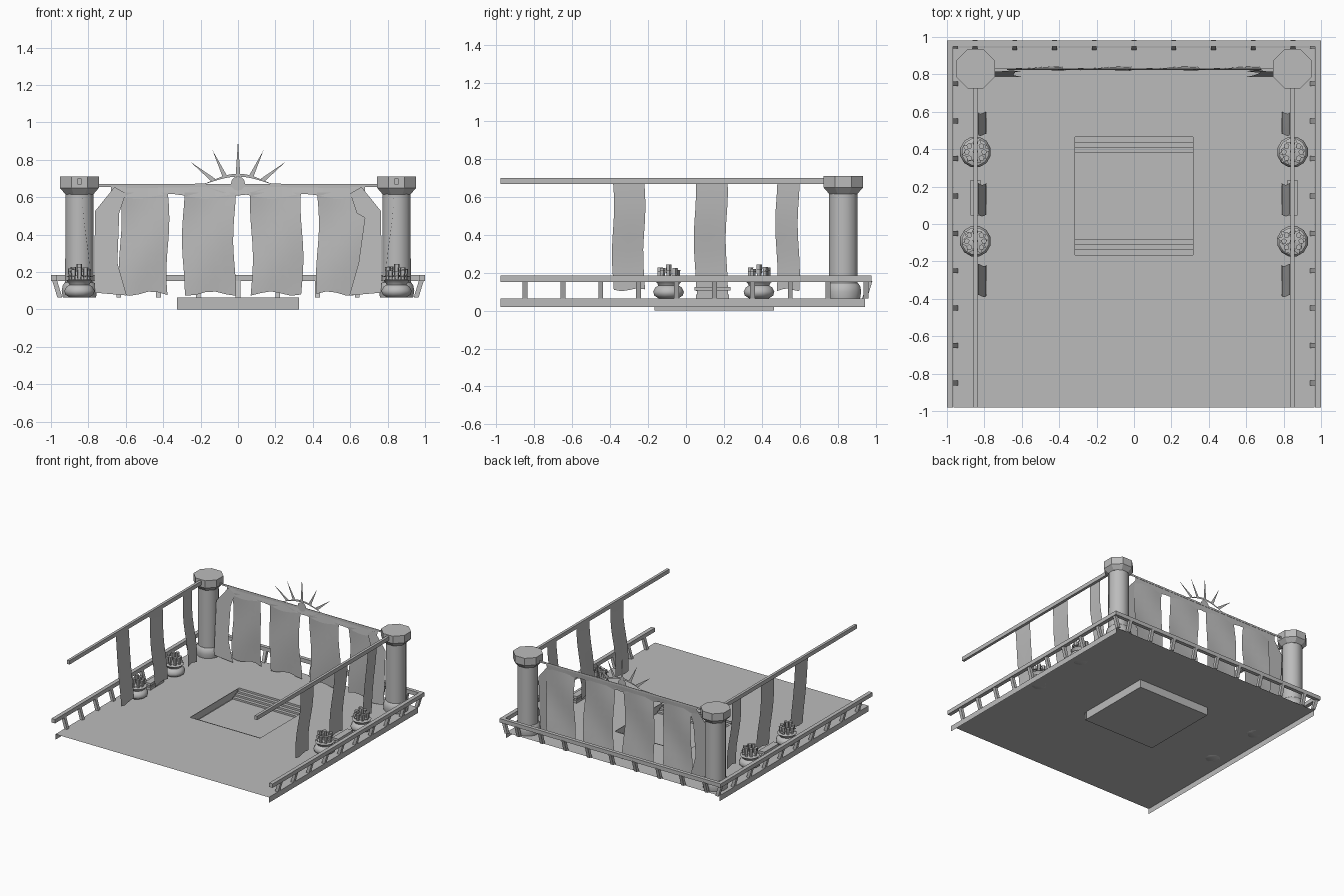
import bpy, bmesh, math, random
from mathutils import Vector, Matrix

random.seed(4)
if "Cube" in bpy.data.objects:
    bpy.data.objects.remove(bpy.data.objects["Cube"], do_unlink=True)

stone = bpy.data.materials.new("pale_stone_grey")
stone.use_nodes = True
GREY = (0.5, 0.5, 0.5, 1)
stone.diffuse_color = GREY
stone.node_tree.nodes["Principled BSDF"].inputs["Base Color"].default_value = GREY

FLOOR = 0.065
EDGE = 0.965
POST_X, POST_Y = 0.848, 0.83


def finish(name, bm, smooth=None):
    me = bpy.data.meshes.new(name)
    bm.to_mesh(me)
    bm.free()
    me.materials.append(stone)
    ob = bpy.data.objects.new(name, me)
    bpy.context.collection.objects.link(ob)
    if smooth:
        bpy.ops.object.select_all(action='DESELECT')
        ob.select_set(True)
        bpy.context.view_layer.objects.active = ob
        bpy.ops.object.shade_smooth_by_angle(angle=math.radians(smooth))
    return ob


def add_box(bm, lo, hi):
    lo, hi = Vector(lo), Vector(hi)
    m = Matrix.Translation((lo + hi) / 2) @ Matrix.Diagonal((*(hi - lo), 1))
    return bmesh.ops.create_cube(bm, size=1, matrix=m)["verts"]


def box(name, lo, hi):
    bm = bmesh.new()
    add_box(bm, lo, hi)
    return finish(name, bm)


def polygon(bm, pts):
    return bm.faces.new([bm.verts.new(p) for p in pts])


def lathe(name, profile, cx, cy, sides, smooth=50):
    """Revolve (radius, height) points with flat sides facing the axes."""
    bm = bmesh.new()
    rings = []
    for r, z in profile:
        angles = [(i + 0.5) * math.tau / sides for i in range(sides)]
        rings.append([bm.verts.new((cx + r * math.cos(a), cy + r * math.sin(a), z)) for a in angles])
    for a, b in zip(rings, rings[1:]):
        for i in range(sides):
            j = (i + 1) % sides
            bm.faces.new((a[i], a[j], b[j], b[i]))
    bm.faces.new(rings[-1])
    bm.faces.new(rings[0][::-1])
    return finish(name, bm, smooth)


def sheet(name, point, nu, nv):
    """Thin cloth or plate; point(u, v) gives the surface."""
    bm = bmesh.new()
    grid = [[bm.verts.new(point(i / nu, j / nv)) for j in range(nv + 1)] for i in range(nu + 1)]
    for i in range(nu):
        for j in range(nv):
            bm.faces.new((grid[i][j], grid[i + 1][j], grid[i + 1][j + 1], grid[i][j + 1]))
    return finish(name, bm, 40)


# Floor sheet around the sunken pool, with side skirts
PX, PY0, PY1 = 0.315, -0.165, 0.465
FRONT, BACK = -0.98, 0.945
bm = bmesh.new()
for x0, x1, y0, y1 in ((-EDGE, -PX, FRONT, BACK), (PX, EDGE, FRONT, BACK),
                       (-PX, PX, FRONT, PY0), (-PX, PX, PY1, BACK)):
    polygon(bm, [(x0, y0, FLOOR), (x1, y0, FLOOR), (x1, y1, FLOOR), (x0, y1, FLOOR)])
for s in (-1, 1):
    polygon(bm, [(s * EDGE, y, z) for y, z in ((FRONT, FLOOR), (FRONT, 0.02), (BACK, 0.02), (BACK, FLOOR))][::s])
finish("floor", bm)

# Pool: outer walls with steps at both ends
bm = bmesh.new()
OX = PX + 0.012
for s in (-1, 1):
    polygon(bm, [(s * OX, y, z) for y, z in ((PY0, FLOOR), (PY0, 0), (PY1, 0), (PY1, FLOOR))][::s])
for y in (PY0 - 0.015, PY1):
    polygon(bm, [(x, y, z) for x, z in ((-OX, FLOOR), (-OX, 0), (OX, 0), (OX, FLOOR))])
polygon(bm, [(-OX, PY0 - 0.015, 0), (-OX, PY1, 0), (OX, PY1, 0), (OX, PY0 - 0.015, 0)])
finish("pool_shell", bm)
box("pool_bottom", (-PX, PY0, 0.002), (PX, PY1, 0.006))
bm = bmesh.new()
for k in range(3):
    d, h = 0.028 * (k + 1), FLOOR - 0.015 * (k + 1)
    add_box(bm, (-PX, PY1 - d, 0.004), (PX, PY1 - d + 0.028, h))
    add_box(bm, (-PX, PY0 + d - 0.028, 0.004), (PX, PY0 + d, h))
finish("pool_steps", bm)

# Low railing on three sides
RAIL_LO, RAIL_HI = 0.152, 0.184
for s, side in ((-1, "right"), (1, "left")):
    x0, x1 = sorted((s * 0.968, s))
    box(side + "_rail", (x0, FRONT, RAIL_LO), (x1, 0.98, RAIL_HI))
box("back_rail", (-0.968, 0.95, RAIL_LO), (0.968, 0.98, RAIL_HI))


def baluster(bm, x, y, dx, dy):
    verts = add_box(bm, (x - 0.013, y - 0.013, FLOOR), (x + 0.013, y + 0.013, RAIL_LO + 0.005))
    for v in verts:
        if v.co.z > 0.1:
            v.co += Vector((dx, dy, 0)) * 0.028


bm = bmesh.new()
for i in range(10):
    for s in (-1, 1):
        baluster(bm, s * 0.953, -0.85 + 0.2 * i, s, 0)
    if i < 9:
        baluster(bm, -0.85 + 0.2125 * i, 0.943, 0, 1)
finish("balusters", bm)

# Columns, side beams, benches, pots and plants
for s, side in ((-1, "right"), (1, "left")):
    cx = s * POST_X
    lathe(side + "_column_base", [(0.092, FLOOR), (0.098, 0.1), (0.092, 0.13), (0.08, 0.145)], cx, POST_Y, 12)
    lathe(side + "_column_shaft", [(0.079, FLOOR), (0.077, 0.64)], cx, POST_Y, 12)
    lathe(side + "_column_cap", [(0.08, 0.615), (0.113, 0.65), (0.113, 0.71)], cx, POST_Y, 8, 30)
    box(side + "_beam", (cx - 0.011, FRONT, 0.668), (cx + 0.011, POST_Y - 0.08, 0.7))

    for n, (y0, y1) in enumerate(((-0.385, -0.22), (0.047, 0.215), (0.477, 0.595))):
        def cloth(u, v, y0=y0, y1=y1, n=n):
            sway = 0.006 * math.sin(v * 7 + n)
            x = 0.835 - 0.045 * v + 0.006 * math.sin(v * 6)
            drop = 0.57 + 0.008 * math.sin(u * 6 + n)
            return s * x, y0 + (y1 - y0) * u + sway, 0.68 - drop * v
        sheet(side + "_curtain_" + str(n + 1), cloth, 4, 8)

    bm = bmesh.new()
    for inset, z0, z1 in ((0.008, FLOOR, 0.085), (0.014, 0.085, 0.105), (0, 0.105, 0.125)):
        add_box(bm, (cx - 0.026 + inset, 0.045 + inset, z0), (cx + 0.026 - inset, 0.235 - inset, z1))
    finish(side + "_bench", bm)

    for n, y in enumerate((-0.092, 0.385)):
        lathe(f"{side}_pot_{n + 1}", [(0.055, FLOOR), (0.078, 0.08), (0.084, 0.1), (0.072, 0.122),
                                      (0.056, 0.132), (0.062, 0.145), (0.074, 0.155), (0.06, 0.16)], cx, y, 12)
        bm = bmesh.new()
        # Upright stems around a taller middle
        for k in range(9):
            a = k * math.tau / 8
            r = 0.046 if k < 8 else 0
            h = random.uniform(0.205, 0.23) if k < 8 else 0.242
            m = Matrix.Translation((cx + r * math.cos(a), y + r * math.sin(a), (0.155 + h) / 2))
            bmesh.ops.create_cone(bm, cap_ends=True, segments=5, radius1=0.011, radius2=0.016,
                                  depth=h - 0.155, matrix=m)
        # Drooping leaves
        for k in range(11):
            a = k * math.tau / 11 + random.uniform(-0.2, 0.2)
            d, t = Vector((math.cos(a), math.sin(a), 0)), Vector((-math.sin(a), math.cos(a), 0))
            c = Vector((cx, y, 0.185))
            tip = c + d * random.uniform(0.06, 0.085) - Vector((0, 0, 0.012))
            polygon(bm, [c, c + d * 0.045 - t * 0.02, tip, c + d * 0.045 + t * 0.02])
        finish(f"{side}_plant_{n + 1}", bm)

# Back drapery
for n, (x0, x1) in enumerate(((-0.63, -0.375), (-0.292, -0.018), (0.072, 0.342), (0.425, 0.682))):
    def hanging(u, v, x0=x0, x1=x1, n=n):
        x = x0 + (x1 - x0) * u + 0.008 * math.sin(v * 6 + n * 2)
        y = 0.822 + 0.014 * v + 0.007 * math.sin(v * 5 + u * 3)
        return x, y, 0.625 - v * (0.54 + 0.012 * math.sin(u * 7 + n))
    sheet("back_curtain_" + str(n + 1), hanging, 5, 8)


def swag(u, v):
    x = -0.68 + 1.36 * u
    low = 0.605 + 0.012 * math.cos(x * 17.5)
    return x, 0.83 - 0.006 * v, 0.655 + (low - 0.655) * v


sheet("back_swag", swag, 32, 1)
box("back_cord", (-0.78, 0.829, 0.655), (0.78, 0.832, 0.67))

# Tied end drapes beside the columns
outline = ((0.66, 0.655), (0.765, 0.525), (0.768, 0.09), (0.595, 0.075),
           (0.645, 0.25), (0.678, 0.49), (0.635, 0.515), (0.6, 0.62))
for s, side in ((-1, "right"), (1, "left")):
    bm = bmesh.new()
    polygon(bm, [(s * x, 0.785 + 0.06 * (z - 0.07), z) for x, z in outline])
    bmesh.ops.triangulate(bm, faces=bm.faces[:])
    finish(side + "_end_drape", bm)

# Eye ornament: lids, iris and rays as a flat plate
EYE_Y, EYE_Z = 0.826, 0.673


def lid(sign, thick):
    def point(u, v):
        x = -0.2 + 0.4 * u
        arch = math.cos(x / 0.2 * math.pi / 2) ** 1.2
        return x, EYE_Y, EYE_Z - 0.008 + sign * arch * (0.045 + thick * v)
    return point


sheet("upper_lid", lid(1, 0.016), 16, 1)
sheet("lower_lid", lid(-1, 0.01), 16, 1)
bm = bmesh.new()
bmesh.ops.create_circle(bm, cap_ends=True, segments=12, radius=0.038,
                        matrix=Matrix.Translation((0, EYE_Y - 0.001, EYE_Z)) @ Matrix.Rotation(math.pi / 2, 4, 'X'))
finish("iris", bm)
bm = bmesh.new()
for bx, bz, tx, tz in ((0, 0.72, 0, 0.905), (0.07, 0.71, 0.137, 0.853), (0.13, 0.69, 0.255, 0.79)):
    for s in (-1, 1) if tx else (1,):
        base, tip = Vector((s * bx, EYE_Y, bz)), Vector((s * tx, EYE_Y, tz))
        d = (tip - base).normalized()
        side = Vector((d.z, 0, -d.x)) * 0.012
        polygon(bm, [base - side, base + side, tip])
finish("eye_rays", bm)
bm = bmesh.new()
for s in (-1, 1):
    polygon(bm, [(s * 0.17, EYE_Y, 0.655), (s * 0.17, EYE_Y, 0.675), (s * 0.6, EYE_Y, 0.655), (s * 0.6, EYE_Y, 0.648)])
finish("eye_tails", bm)
